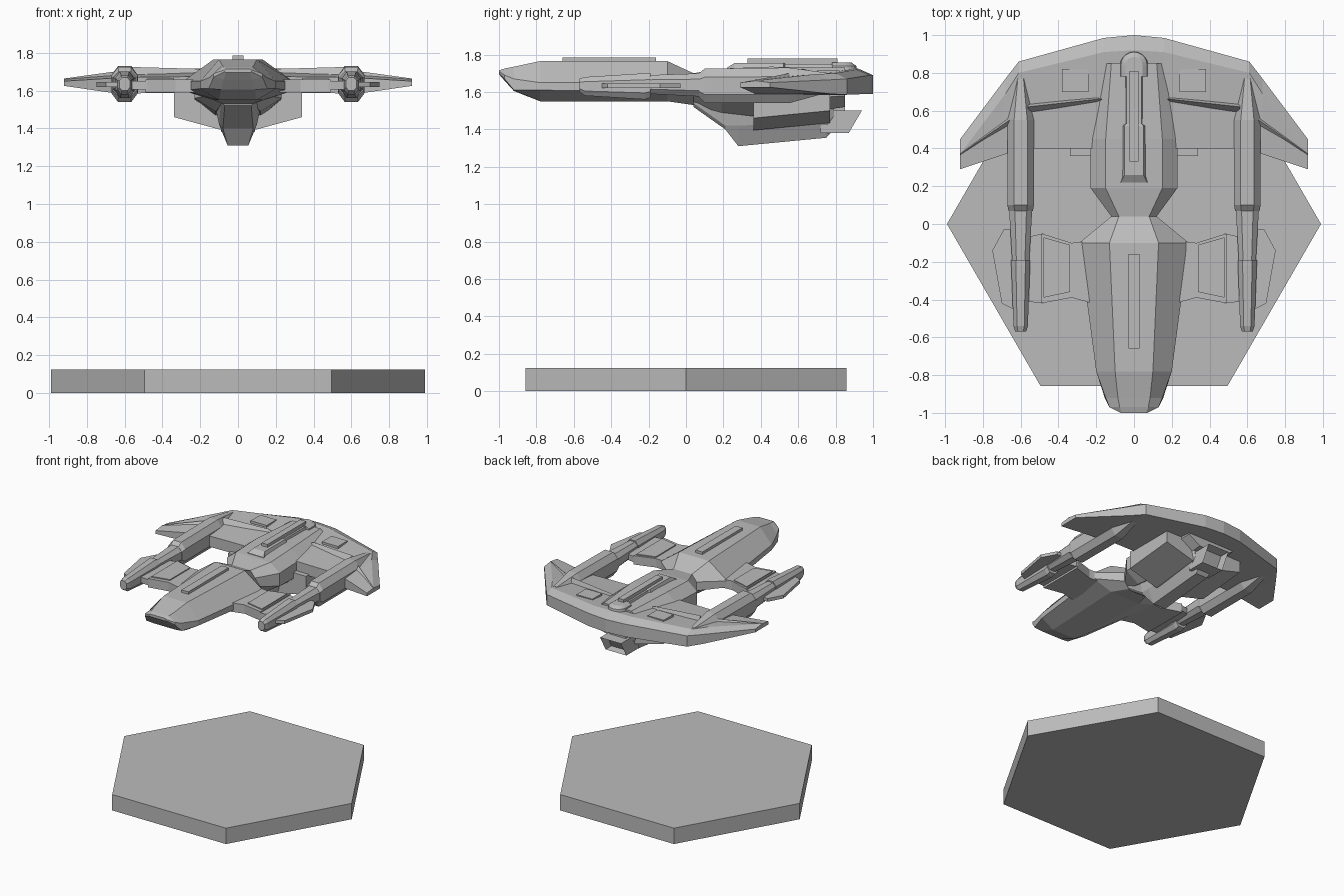
import bpy, bmesh, math
from mathutils import Vector

cube = bpy.data.objects.get("Cube")
if cube:
    bpy.data.objects.remove(cube, do_unlink=True)

grey = bpy.data.materials.new("hull grey")
grey.use_nodes = True
COLOUR = (0.5, 0.5, 0.5, 1)
grey.diffuse_color = COLOUR
for node in grey.node_tree.nodes:
    if node.type == 'BSDF_PRINCIPLED':
        node.inputs["Base Color"].default_value = COLOUR


def finish(name, bm, mirror=False):
    bmesh.ops.remove_doubles(bm, verts=bm.verts, dist=0.0001)
    bmesh.ops.recalc_face_normals(bm, faces=bm.faces)
    mesh = bpy.data.meshes.new(name)
    bm.to_mesh(mesh)
    bm.free()
    mesh.materials.append(grey)
    ob = bpy.data.objects.new(name, mesh)
    bpy.context.collection.objects.link(ob)
    if mirror:
        ob.modifiers.new("Mirror", 'MIRROR').use_mirror_merge = False
    return ob


def loft(name, rings, mirror=False):
    """Skin a row of equal-length cross-sections and cap both ends."""
    bm = bmesh.new()
    loops = [[bm.verts.new(p) for p in ring] for ring in rings]
    n = len(loops[0])
    for a, b in zip(loops, loops[1:]):
        for i in range(n):
            j = (i + 1) % n
            bm.faces.new((a[i], a[j], b[j], b[i]))
    bm.faces.new(loops[0])
    bm.faces.new(loops[-1])
    return finish(name, bm, mirror)


def section(y, half, cx=0):
    """Symmetric cross-section at y from (x, z) points, top to bottom."""
    return ([Vector((cx + x, y, z)) for x, z in half]
            + [Vector((cx - x, y, z)) for x, z in reversed(half)])


def slab(name, outline, low, high, mirror=False):
    """Flat plate from an (x, y) outline."""
    return loft(name, [[(x, y, z) for x, y in outline] for z in (low, high)], mirror)


def box(name, x0, x1, y0, y1, z0, z1, mirror=False):
    return slab(name, [(x0, y0), (x1, y0), (x1, y1), (x0, y1)], z0, z1, mirror)


def pod(name, stations, mirror=True):
    """Eight-sided engine body from (y, half width, bottom, top)."""
    rings = []
    for y, w, low, high in stations:
        c = (high - low) * 0.25
        rings.append(section(y, [(w * .5, high), (w, high - c),
                                 (w, low + c), (w * .5, low)], 0.6))
    return loft(name, rings, mirror)


# Hexagonal base
R = 0.99
slab("base", [(R * math.cos(i * math.pi / 3), R * math.sin(i * math.pi / 3))
              for i in range(6)], 0, 0.125)

# Forward hull, neck and main body
loft("forward_hull", [
    section(-1.0, [(.065, 1.715), (.07, 1.71), (.07, 1.70), (.065, 1.695)]),
    section(-.97, [(.075, 1.725), (.13, 1.69), (.13, 1.67), (.075, 1.66)]),
    section(-.92, [(.085, 1.735), (.15, 1.67), (.155, 1.61), (.09, 1.605)]),
    section(-.78, [(.10, 1.765), (.20, 1.65), (.20, 1.61), (.10, 1.55)]),
    section(-.10, [(.13, 1.765), (.29, 1.65), (.29, 1.60), (.13, 1.55)]),
    section(.04, [(.08, 1.70), (.12, 1.65), (.12, 1.58), (.08, 1.53)]),
])
loft("main_body", [
    section(.04, [(.08, 1.70), (.12, 1.65), (.12, 1.58), (.08, 1.53)]),
    section(.19, [(.15, 1.725), (.23, 1.66), (.23, 1.56), (.12, 1.49)]),
    section(.45, [(.15, 1.735), (.23, 1.67), (.23, 1.55), (.12, 1.46)]),
    section(.85, [(.12, 1.73), (.20, 1.68), (.20, 1.58), (.10, 1.52)]),
])
box("forward_ridge", -.03, .03, -.66, -.16, 1.75, 1.785)

# Swept wing: x, front, crest, rear, top, rim top, underside
wing = [(0, .40, .92, 1.0, 1.725, 1.69, 1.59),
        (.16, .40, .91, .985, 1.72, 1.69, 1.59),
        (.61, .40, .80, .86, 1.70, 1.67, 1.585),
        (.68, .37, .69, .77, 1.695, 1.665, 1.59),
        (.92, .29, .37, .45, 1.66, 1.65, 1.625)]
loft("wing", [[(x, f, u), (x, f, min(r, 1.675)), (x, c, t), (x, b, r), (x, b, u)]
              for x, f, c, b, t, r, u in wing], True)

# Raised spars on the wing
loft("inner_spar", [
    [(.12, .66, 1.67), (.12, .67, 1.67), (.12, .665, 1.69)],
    [(.20, .63, 1.67), (.20, .68, 1.67), (.20, .66, 1.715)],
    [(.56, .58, 1.67), (.56, .64, 1.67), (.56, .62, 1.725)]], True)
loft("outer_spar", [
    [(.66, .50, 1.66), (.66, .58, 1.66), (.66, .55, 1.70)],
    [(.92, .35, 1.64), (.92, .39, 1.64), (.92, .37, 1.664)]], True)
box("wing_hatch", .24, .38, .70, .82, 1.69, 1.716, True)

# Engine nacelles with slimmer necks and front pods
pod("nacelle", [(.07, .065, 1.57, 1.70), (.10, .07, 1.54, 1.725),
                (.55, .07, 1.54, 1.73), (.77, .03, 1.60, 1.70)])
pod("nacelle_neck", [(-.20, .045, 1.59, 1.69), (.09, .062, 1.575, 1.70)])
pod("nacelle_front", [(-.57, .028, 1.60, 1.67), (-.54, .038, 1.58, 1.68),
                      (-.22, .05, 1.56, 1.70), (-.19, .05, 1.57, 1.70)])

# Forward winglets
slab("winglet_root", [(.22, -.09), (.33, -.10), (.49, -.05), (.49, -.42),
                      (.33, -.39), (.22, -.42)], 1.59, 1.66, True)
slab("winglet_strut", [(.48, -.05), (.57, -.07), (.57, -.41), (.48, -.42)],
     1.605, 1.65, True)
slab("winglet_tip", [(.62, -.03), (.69, -.03), (.75, -.14), (.70, -.42),
                     (.62, -.46)], 1.62, 1.645, True)
slab("winglet_panel", [(.34, -.11), (.48, -.07), (.48, -.39), (.34, -.36)],
     1.655, 1.668, True)

# Underslung side blocks with sloping undersides
loft("side_block", [
    [(.08, y, 1.60), (.34, y, 1.60), (.34, y, 1.46 + d), (.10, y, 1.395 + d),
     (.08, y, 1.395 + d)] for y, d in ((.36, 0), (.77, .04))], True)

# Keel and tail nozzle
loft("keel", [
    section(.04, [(.10, 1.56), (.09, 1.54), (.07, 1.52)]),
    section(.21, [(.13, 1.56), (.10, 1.42), (.08, 1.40)]),
    section(.28, [(.13, 1.56), (.10, 1.42), (.055, 1.31)]),
    section(.75, [(.13, 1.57), (.10, 1.44), (.05, 1.355)]),
    section(.79, [(.11, 1.57), (.09, 1.47), (.06, 1.40)]),
])
nozzle = loft("tail_nozzle", [
    [(x, .72, 1.38), (x, .87, 1.38), (x, .94, 1.50), (x, .72, 1.50)]
    for x in (-.09, .09)])
bm = bmesh.new()
bm.from_mesh(nozzle.data)
bm.faces.ensure_lookup_table()
rear = max(bm.faces, key=lambda f: f.calc_center_median().y)
bmesh.ops.inset_region(bm, faces=[rear], thickness=.018)
bmesh.ops.translate(bm, verts=rear.verts, vec=(0, -.06, 0))
bm.to_mesh(nozzle.data)
bm.free()
box("tail_pylon", -.07, .07, .70, .85, 1.48, 1.60)

# Dorsal spine: stepped housing, long bar and rounded turret
loft("dorsal_housing", [
    section(.22, [(.07, 1.73), (.075, 1.70)]),
    section(.26, [(.05, 1.755), (.07, 1.70)]),
    section(.52, [(.05, 1.755), (.075, 1.70)]),
    section(.53, [(.04, 1.75), (.05, 1.70)]),
    section(.84, [(.04, 1.75), (.055, 1.70)]),
])
box("dorsal_bar", -.025, .025, .33, .81, 1.74, 1.778)
arc = [(math.cos(i * math.pi / 10), math.sin(i * math.pi / 10)) for i in range(11)]
loft("dorsal_turret", [[(r * x, .84 + r * y - d, z) for x, y in arc] +
                       [(-r, .78, z), (r, .78, z)]
                       for r, d, z in ((.078, 0, 1.69), (.07, 0, 1.74), (.045, 0, 1.757))])
